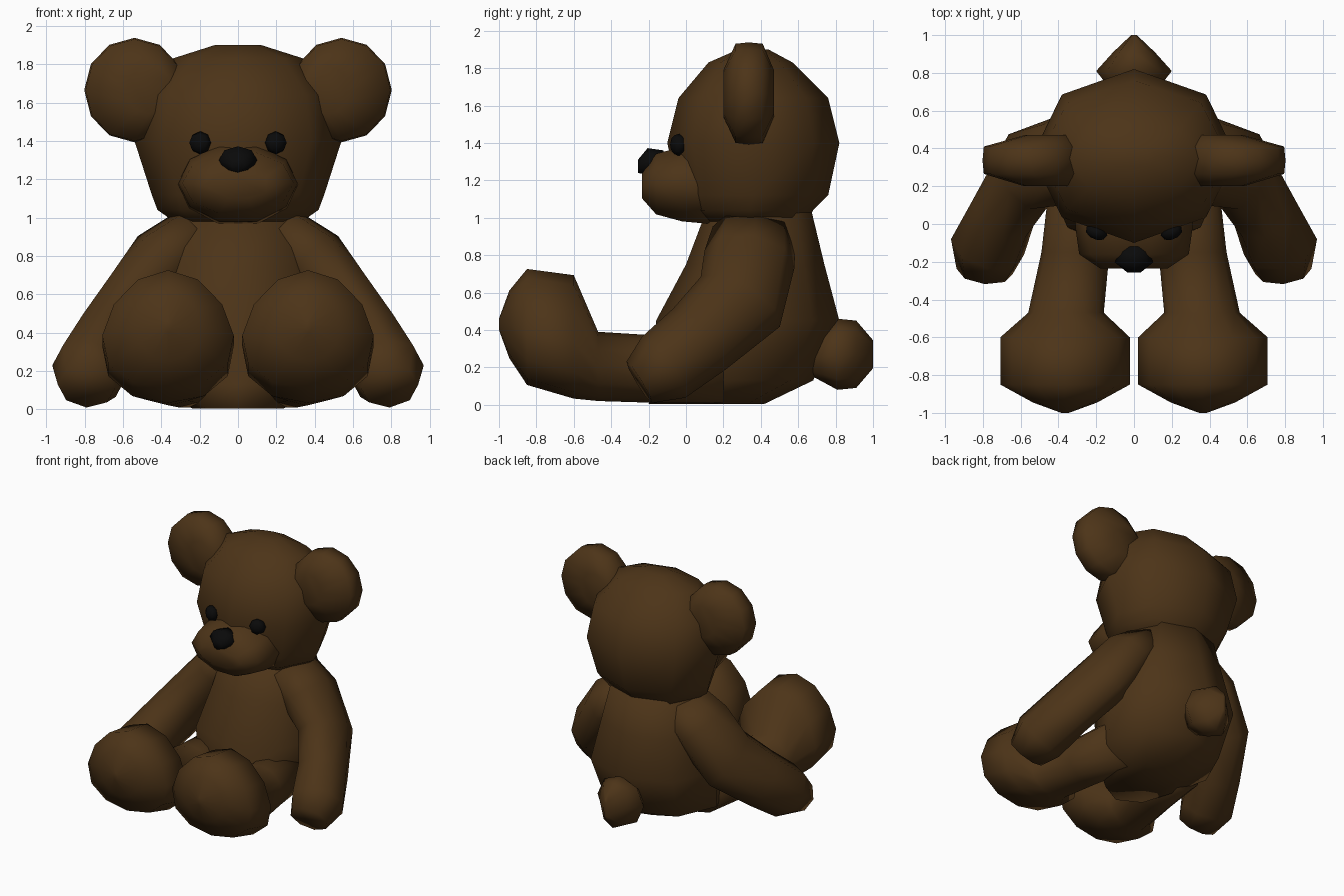
import bpy, bmesh
from math import cos, sin, pi
from mathutils import Vector

X, Y, Z = Vector((1, 0, 0)), Vector((0, 1, 0)), Vector((0, 0, 1))


def material(name, color):
    m = bpy.data.materials.new(name)
    m.diffuse_color = color
    return m


FUR = material("brown_fur", (0.073, 0.034, 0.009, 1))
BLACK = material("black_plastic", (0.003, 0.003, 0.003, 1))


def loft(name, rings, n=8, frame=None, mat=FUR, mirror=False):
    """Skin rings (centre, ru, rv[, egg]); without a frame, rings follow the path."""
    bm = bmesh.new()
    centres = [Vector(r[0]) for r in rings]
    loops = []
    for i, (_, ru, rv, *egg) in enumerate(rings):
        e = egg[0] if egg else 0  # narrows and raises the +v half
        if frame:
            u, v = frame
        else:
            t = (centres[min(i + 1, len(rings) - 1)] - centres[max(i - 1, 0)]).normalized()
            u = (X - t * X.dot(t)).normalized()
            v = t.cross(u)
        loop = []
        for k in range(n):
            c, s = cos(2 * pi * k / n), sin(2 * pi * k / n)
            loop.append(bm.verts.new(centres[i] + u * ru * c * (1 - e * s) + v * rv * s * (1 + e * s)))
        loops.append(loop)
    for a, b in zip(loops, loops[1:]):
        for k in range(n):
            bm.faces.new((a[k], a[(k + 1) % n], b[(k + 1) % n], b[k]))
    bm.faces.new(loops[0])
    bm.faces.new(loops[-1])
    bmesh.ops.recalc_face_normals(bm, faces=bm.faces)
    me = bpy.data.meshes.new(name)
    bm.to_mesh(me)
    bm.free()
    me.shade_smooth()
    me.materials.append(mat)
    ob = bpy.data.objects.new(name, me)
    bpy.context.collection.objects.link(ob)
    if mirror:
        ob.modifiers.new("mirror", 'MIRROR').use_mirror_merge = False
    return ob


# Body and head, stacked upward
loft("body", [((0, 0.11, 0.005), 0.24, 0.31), ((0, 0.26, 0.13), 0.45, 0.42),
              ((0, 0.33, 0.45), 0.50, 0.49), ((0, 0.37, 0.75), 0.42, 0.37),
              ((0, 0.39, 1.04), 0.34, 0.28)], frame=(X, Y))
loft("head", [((0, 0.37, 0.97), 0.32, 0.27), ((0, 0.34, 1.04), 0.42, 0.34),
              ((0, 0.36, 1.12), 0.45, 0.40), ((0, 0.36, 1.40), 0.54, 0.46),
              ((0, 0.36, 1.64), 0.50, 0.40), ((0, 0.345, 1.83), 0.34, 0.225),
              ((0, 0.36, 1.90), 0.12, 0.08)], frame=(X, Y))

# Muzzle and nose, pointing forward
loft("muzzle", [((0, 0.20, 1.17), 0.32, 0.22), ((0, -0.02, 1.18), 0.31, 0.21),
                ((0, -0.16, 1.18), 0.29, 0.17), ((0, -0.235, 1.17), 0.18, 0.07)],
     n=10, frame=(X, Z))
loft("nose", [((0, -0.12, 1.30), 0.08, 0.06), ((0, -0.205, 1.30), 0.10, 0.072),
              ((0, -0.257, 1.275), 0.035, 0.035)], n=8, frame=(X, Z), mat=BLACK)

# Eyes, turned to the cheeks
side = Vector((0.92, 0.39, 0))
out = Vector((0.39, -0.92, 0))
eye = Vector((0.2, -0.045, 1.39))
loft("eye", [(eye + out * d, r, r) for d, r in ((-0.04, 0.03), (-0.01, 0.06), (0.02, 0.05), (0.035, 0.02))],
     frame=(side, Z), mat=BLACK, mirror=True)

# Ears: lens-like discs with a blunt rim, thicker towards the head
loft("ear", [((x, y, 1.665), r, r * 1.04) for x, y, r in
             ((0.46, 0.20, 0.12), (0.54, 0.265, 0.255), (0.54, 0.335, 0.262),
              (0.54, 0.41, 0.255), (0.46, 0.47, 0.12))],
     n=12, frame=(X, Z), mirror=True)

# Arms, hanging outward and forward
loft("arm", [((0.22, 0.36, 0.92), 0.15, 0.22), ((0.38, 0.34, 0.78), 0.19, 0.245),
             ((0.555, 0.29, 0.55), 0.18, 0.25), ((0.69, 0.07, 0.35), 0.18, 0.215),
             ((0.775, -0.12, 0.20), 0.20, 0.20), ((0.79, -0.25, 0.12), 0.15, 0.13)],
     mirror=True)

# Legs with large upturned feet
loft("leg", [((0.25, 0.20, 0.20), 0.20, 0.19), ((0.31, -0.15, 0.19), 0.18, 0.18),
             ((0.36, -0.47, 0.205), 0.20, 0.185), ((0.365, -0.60, 0.33), 0.343, 0.33, 0.10),
             ((0.365, -0.85, 0.385), 0.343, 0.31, 0.10), ((0.365, -0.945, 0.43), 0.17, 0.18),
             ((0.365, -1.0, 0.43), 0.02, 0.03)], n=12, frame=(X, Z), mirror=True)

# Tail
loft("tail", [((0, 0.68, 0.25), 0.10, 0.10), ((0, 0.81, 0.27), 0.20, 0.19),
              ((0, 0.91, 0.27), 0.11, 0.18), ((0, 1.0, 0.27), 0.015, 0.075)], frame=(X, Z))
